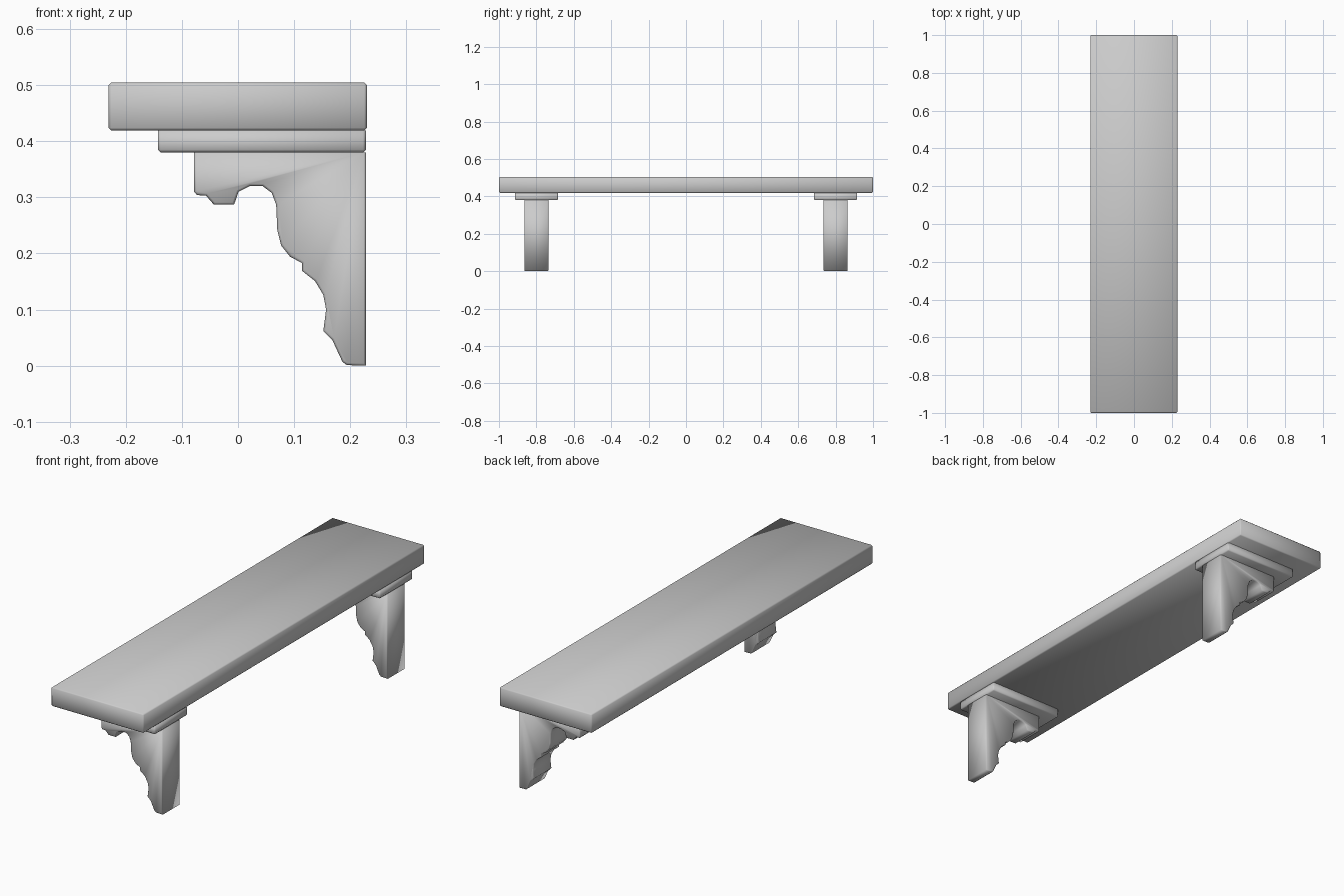
import bpy, bmesh

if "Cube" in bpy.data.objects:
    bpy.data.objects.remove(bpy.data.objects["Cube"])

# Side outline of a bracket (x, z), from the top front corner down to the wall
OUTLINE = [(-.078, .38), (-.078, .31), (-.073, .304), (-.057, .303), (-.043, .287),
           (-.007, .287), (.001, .31), (.021, .32), (.044, .32), (.060, .308),
           (.068, .287), (.070, .242), (.077, .214), (.093, .194), (.114, .183),
           (.114, .169), (.137, .151), (.152, .126), (.157, .10), (.152, .062),
           (.168, .046), (.186, .007), (.194, .001), (.228, 0), (.228, .38)]


def finish(bm, name):
    bmesh.ops.recalc_face_normals(bm, faces=bm.faces[:])
    for f in bm.faces:
        f.smooth = True
    mesh = bpy.data.meshes.new(name)
    bm.to_mesh(mesh)
    bm.free()
    obj = bpy.data.objects.new(name, mesh)
    bpy.context.collection.objects.link(obj)
    return obj


def chamfer(bm, edges, width):
    bmesh.ops.bevel(bm, geom=edges, offset=width, segments=1, profile=0.5,
                    affect='EDGES', clamp_overlap=True)


def box(name, x, y, z, width, square_top=False):
    bm = bmesh.new()
    bmesh.ops.create_cube(bm, size=1)
    for v in bm.verts:
        for i, (lo, hi) in enumerate((x, y, z)):
            v.co[i] = lo if v.co[i] < 0 else hi
    edges = [e for e in bm.edges
             if not (square_top and all(v.co.z > z[1] - 1e-5 for v in e.verts))]
    chamfer(bm, edges, width)
    return finish(bm, name)


def bracket(name, y, half):
    bm = bmesh.new()
    face = bm.faces.new([bm.verts.new((px, y - half, pz)) for px, pz in OUTLINE])
    ext = bmesh.ops.extrude_face_region(bm, geom=[face], use_keep_orig=True)
    for g in ext["geom"]:
        if isinstance(g, bmesh.types.BMVert):
            g.co.y += 2 * half
    # Chamfer the rims of both side faces, leaving the top flush with the cap
    rims = [e for e in bm.edges
            if abs(e.verts[0].co.y - e.verts[1].co.y) < 1e-5
            and min(v.co.z for v in e.verts) < .379]
    bmesh.ops.recalc_face_normals(bm, faces=bm.faces[:])
    chamfer(bm, rims, .004)
    return finish(bm, name)


# Shelf board
box("shelf_board", (-.231, .23), (-1, 1), (.419, .505), .005)

# A cap plate and a scrolled bracket near each end
for side, y in (("front", -.8), ("back", .8)):
    box(side + "_cap_plate", (-.143, .228), (y - .115, y + .115), (.38, .419), .005, True)
    bracket(side + "_bracket", y, .064)
